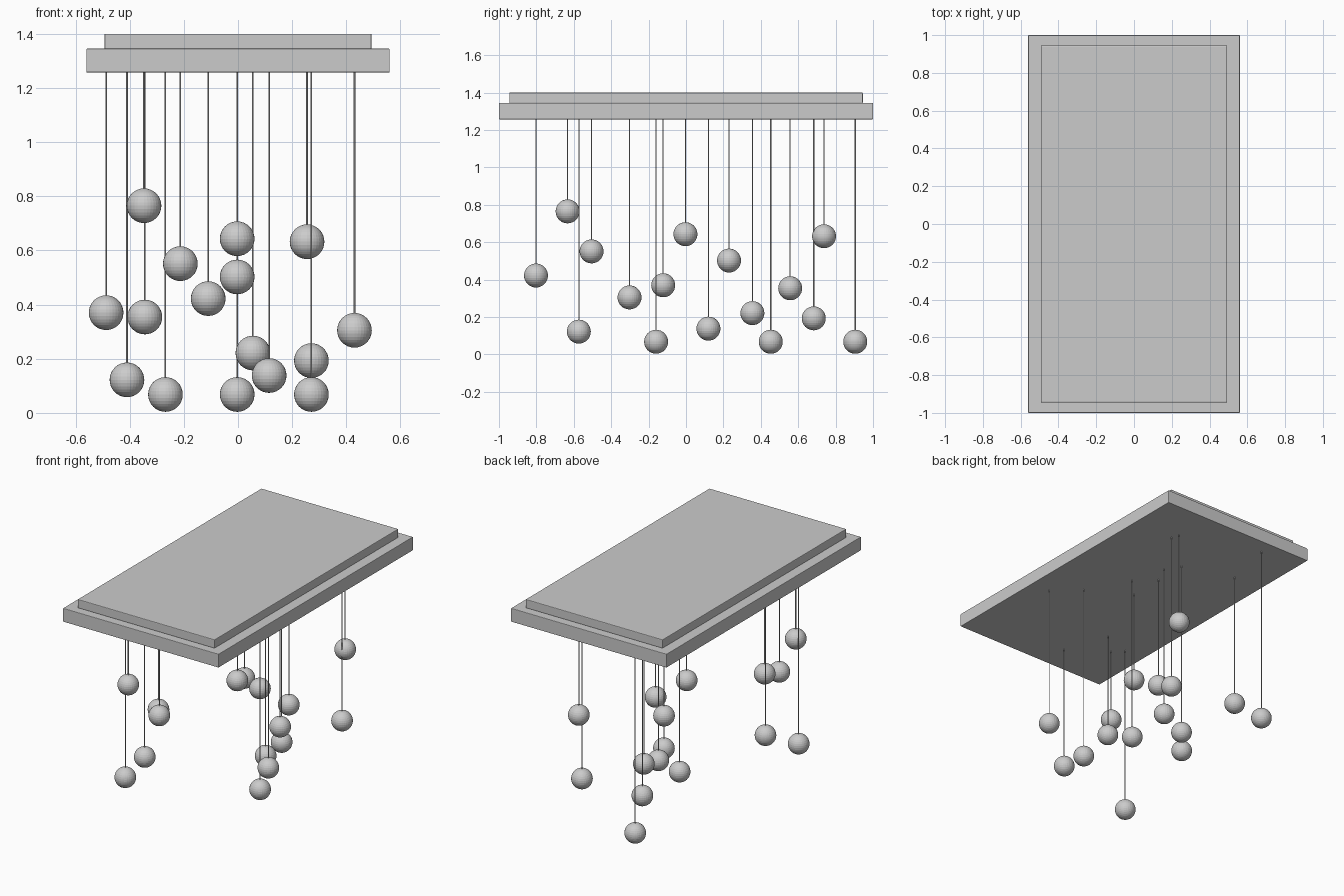
import bpy

if "Cube" in bpy.data.objects:
    bpy.data.objects.remove(bpy.data.objects["Cube"])

R_BALL, R_CORD = 0.064, 0.003
PLATE_BOTTOM = 1.257

# centre of every hanging ball
BALLS = [
    (-0.487, -0.122, 0.370), (-0.410, -0.573, 0.122), (-0.347, -0.633, 0.765),
    (-0.344, 0.557, 0.354), (-0.268, 0.905, 0.068), (-0.213, -0.505, 0.551),
    (-0.110, -0.802, 0.422), (-0.003, -0.003, 0.643), (-0.003, 0.230, 0.502),
    (-0.003, 0.453, 0.068), (0.055, 0.355, 0.221), (0.115, 0.120, 0.138),
    (0.255, 0.738, 0.632), (0.271, 0.683, 0.193), (0.271, -0.160, 0.068),
    (0.430, -0.302, 0.305),
]


def plate(name, half_x, half_y, z0, z1, bevel):
    bpy.ops.mesh.primitive_cube_add(size=1, location=(0, 0, (z0 + z1) / 2))
    ob = bpy.context.object
    ob.name = name
    ob.scale = (2 * half_x, 2 * half_y, z1 - z0)
    bpy.ops.object.transform_apply(location=False, rotation=False, scale=True)
    mod = ob.modifiers.new("soft_edge", 'BEVEL')
    mod.width = bevel
    mod.segments = 2


def pendant(i, x, y, z):
    # ball
    bpy.ops.mesh.primitive_uv_sphere_add(segments=32, ring_count=16,
                                         radius=R_BALL, location=(x, y, z))
    bpy.context.object.name = f"pendant_ball_{i:02d}"
    # cord from inside the ball up into the plate
    z0, z1 = z + R_BALL * 0.9, PLATE_BOTTOM + 0.01
    bpy.ops.mesh.primitive_cylinder_add(vertices=12, radius=R_CORD, depth=z1 - z0,
                                        location=(x, y, (z0 + z1) / 2))
    bpy.context.object.name = f"pendant_cord_{i:02d}"
    bpy.ops.object.shade_smooth_by_angle()


# ceiling canopy: wide plate with a smaller mounting plate on top
plate("canopy_plate", 0.56, 1.0, PLATE_BOTTOM, 1.345, 0.003)
plate("mounting_plate", 0.493, 0.945, 1.343, 1.40, 0.004)

# hanging lights
for i, (x, y, z) in enumerate(BALLS, 1):
    pendant(i, x, y, z)
